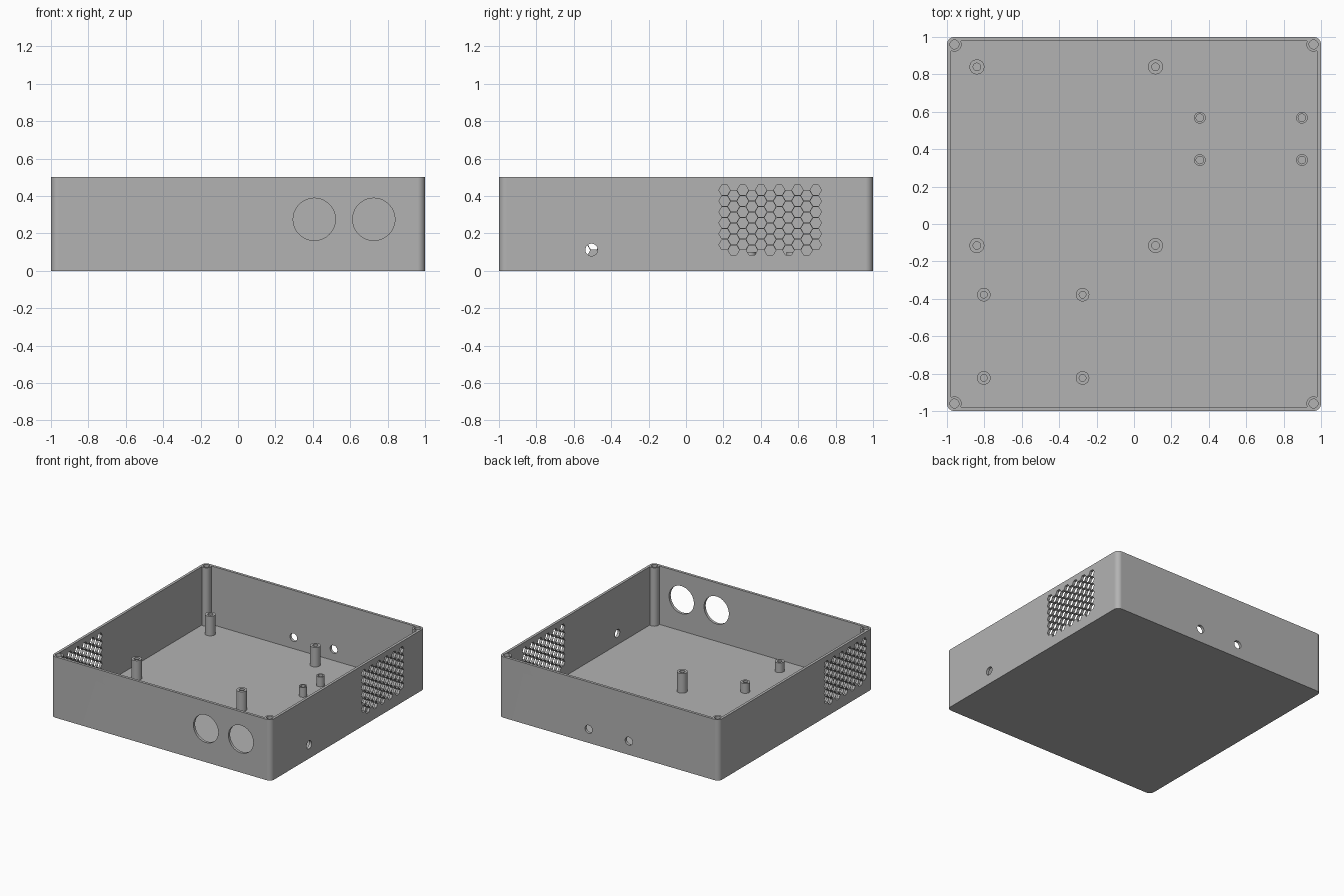
import bpy, bmesh, math
from mathutils import Matrix, Vector

cube = bpy.data.objects.get("Cube")
if cube:
    bpy.data.objects.remove(cube, do_unlink=True)

HEIGHT, WALL, FLOOR = 0.5, 0.022, 0.02
CORNER = 0.04          # outer fillet radius
POST = 1 - CORNER      # corner post centre

grey = bpy.data.materials.new("plain grey")
grey.use_nodes = True
COLOUR = (0.45, 0.45, 0.45, 1)
grey.diffuse_color = COLOUR
grey.node_tree.nodes["Principled BSDF"].inputs["Base Color"].default_value = COLOUR


def make_object(name, bm):
    bmesh.ops.recalc_face_normals(bm, faces=bm.faces)
    mesh = bpy.data.meshes.new(name)
    bm.to_mesh(mesh)
    bm.free()
    mesh.materials.append(grey)
    obj = bpy.data.objects.new(name, mesh)
    bpy.context.collection.objects.link(obj)
    return obj


def activate(obj):
    bpy.ops.object.select_all(action='DESELECT')
    obj.select_set(True)
    bpy.context.view_layer.objects.active = obj


def smooth(obj):
    activate(obj)
    bpy.ops.object.shade_smooth_by_angle(angle=math.radians(30))
    obj.modifiers.new("even normals", 'WEIGHTED_NORMAL').keep_sharp = True


def add_prism(bm, centre, radius, length, axis='Z', sides=32):
    """Cylinder or polygon prism centred on a point along an axis."""
    turn = {'X': Matrix.Rotation(math.pi / 2, 4, 'Y'),
            'Y': Matrix.Rotation(math.pi / 2, 4, 'X'),
            'Z': Matrix.Identity(4)}[axis]
    bmesh.ops.create_cone(bm, cap_ends=True, segments=sides, radius1=radius,
                          radius2=radius, depth=length,
                          matrix=Matrix.Translation(centre) @ turn)


def rounded_block(half, radius, bottom, top):
    """Square block with filleted upright edges."""
    bm = bmesh.new()
    bmesh.ops.create_cube(bm, size=1)
    for v in bm.verts:
        v.co = Vector((v.co.x * 2 * half, v.co.y * 2 * half, top if v.co.z > 0 else bottom))
    upright = [e for e in bm.edges if abs(e.verts[0].co.z - e.verts[1].co.z) > 0.1]
    if radius:
        bmesh.ops.bevel(bm, geom=upright, offset=radius, segments=8,
                        profile=0.5, affect='EDGES')
    return bm


def combine(target, bm, operation):
    helper = make_object("cutter", bm)
    helper.hide_render = True
    mod = target.modifiers.new("cut", 'BOOLEAN')
    mod.operation, mod.solver, mod.object = operation, 'EXACT', helper
    activate(target)
    bpy.ops.object.modifier_apply(modifier=mod.name)
    bpy.data.objects.remove(helper, do_unlink=True)


# Open tray
tray = make_object("enclosure_tray", rounded_block(1, CORNER, 0, HEIGHT))
combine(tray, rounded_block(1 - WALL, 0, FLOOR, HEIGHT + 0.1), 'DIFFERENCE')

# Corner screw posts, full height, with blind holes
corners = [(x, y) for x in (-POST, POST) for y in (-POST, POST)]
posts, bores = bmesh.new(), bmesh.new()
for x, y in corners:
    add_prism(posts, (x, y, (HEIGHT + FLOOR / 2) / 2), 0.038, HEIGHT - FLOOR / 2)
    add_prism(bores, (x, y, HEIGHT), 0.024, 0.6)
combine(tray, posts, 'UNION')
combine(tray, bores, 'DIFFERENCE')

# Round openings: two large in the front, two small in the back, one in the side
openings = bmesh.new()
for x in (0.408, 0.726):
    add_prism(openings, (x, -1, 0.275), 0.113, 0.1, 'Y', 64)
for x in (-0.18, 0.185):
    add_prism(openings, (x, 1, 0.112), 0.033, 0.1, 'Y')
add_prism(openings, (1, -0.505, 0.112), 0.033, 0.1, 'X')
combine(tray, openings, 'DIFFERENCE')

# Honeycomb vents in both sides
COLUMNS, ROWS, STEP, PITCH = 11, 6, 0.0488, 0.0584
for side, middle in ((1, 0.45), (-1, -0.64)):
    vent = bmesh.new()
    for c in range(COLUMNS):
        for r in range(ROWS):
            y = middle + (c - (COLUMNS - 1) / 2) * STEP
            z = 0.139 + r * PITCH - (c % 2) * PITCH / 2
            add_prism(vent, (side, y, z), 0.0303, 0.1, 'X', 6)
    # Turn each cell so that its points face along the wall
    if abs(max(v.co.y for v in vent.verts) - middle - 5 * STEP) < 0.029:
        cells = [vent.verts[:][i:i + 12] for i in range(0, len(vent.verts), 12)]
        for cell in cells:
            mid = sum((v.co for v in cell), Vector()) / len(cell)
            bmesh.ops.rotate(vent, verts=cell, cent=mid,
                             matrix=Matrix.Rotation(math.pi / 6, 3, 'X'))
    combine(tray, vent, 'DIFFERENCE')
smooth(tray)


# Hollow standoffs on the floor
def standoff(name, x, y, outer, inner, height):
    bm = bmesh.new()
    profile = [(inner, 0), (outer, 0), (outer, height), (inner, height)]
    verts = [bm.verts.new((x + r, y, FLOOR + z)) for r, z in profile]
    edges = [bm.edges.new((verts[i], verts[(i + 1) % 4])) for i in range(4)]
    bmesh.ops.spin(bm, geom=verts + edges, cent=(x, y, 0), axis=(0, 0, 1),
                   angle=math.tau, steps=32)
    bmesh.ops.remove_doubles(bm, verts=bm.verts, dist=0.0001)
    smooth(make_object(name, bm))


GROUPS = [("tall_standoff", (-0.84, 0.115), (-0.115, 0.84), 0.04, 0.02, 0.16),
          ("front_standoff", (-0.803, -0.275), (-0.823, -0.378), 0.036, 0.018, 0.08),
          ("side_standoff", (0.352, 0.898), (0.342, 0.568), 0.031, 0.02, 0.08)]
for name, xs, ys, outer, inner, height in GROUPS:
    for i, x in enumerate(xs):
        for j, y in enumerate(ys):
            standoff(f"{name}_{2 * i + j + 1}", x, y, outer, inner, height)
